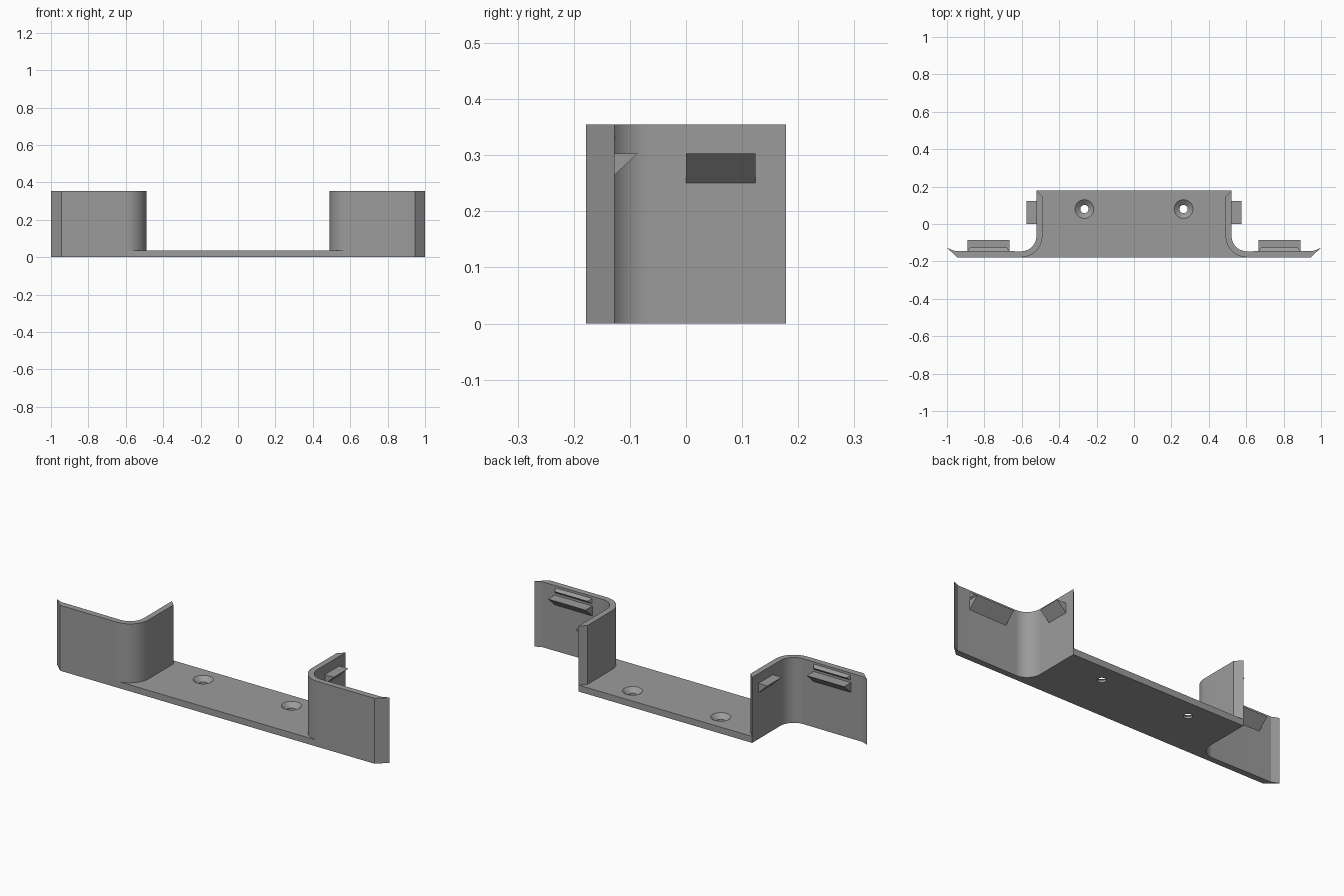
import bpy, bmesh, math
from mathutils import Vector

if "Cube" in bpy.data.objects:
    bpy.data.objects.remove(bpy.data.objects["Cube"])

H = 0.355          # wall height
BASE = 0.035       # base plate thickness
FRONT = -0.178
BACK = 0.178
WING = -0.143      # back face of the wings
IN, OUT = 0.49, 0.522   # wall faces
CX, CY = 0.603, -0.065  # centre of the corner bend

grey = bpy.data.materials.new("grey plastic")
grey.diffuse_color = (0.33, 0.33, 0.33, 1)
grey.use_nodes = True
grey.node_tree.nodes["Principled BSDF"].inputs["Base Color"].default_value = grey.diffuse_color


def finish(name, bm, material=True):
    bmesh.ops.recalc_face_normals(bm, faces=bm.faces)
    mesh = bpy.data.meshes.new(name)
    bm.to_mesh(mesh)
    bm.free()
    ob = bpy.data.objects.new(name, mesh)
    bpy.context.collection.objects.link(ob)
    if material:
        mesh.materials.append(grey)
    return ob


def prism(name, points, along):
    """Solid from a planar outline pushed along a vector."""
    bm = bmesh.new()
    a = [bm.verts.new(p) for p in points]
    b = [bm.verts.new(Vector(p) + Vector(along)) for p in points]
    bm.faces.new(a)
    bm.faces.new(b[::-1])
    n = len(a)
    for i in range(n):
        j = (i + 1) % n
        bm.faces.new((a[i], a[j], b[j], b[i]))
    return finish(name, bm)


def activate(ob):
    bpy.ops.object.select_all(action='DESELECT')
    ob.select_set(True)
    bpy.context.view_layer.objects.active = ob


def mirror(ob):
    ob.modifiers.new("mirror", 'MIRROR').use_mirror_merge = False
    activate(ob)
    bpy.ops.object.modifier_apply(modifier="mirror")


def bend(r, steps=16):
    """Quarter bend from the wall direction to the wing direction."""
    return [(CX - r * math.cos(t), CY - r * math.sin(t))
            for t in (i * math.pi / 2 / steps for i in range(steps + 1))]


def cone(r1, z1, r2, z2, x, y):
    bm = bmesh.new()
    bmesh.ops.create_cone(bm, cap_ends=True, segments=40, radius1=r1,
                          radius2=r2, depth=z2 - z1)
    bmesh.ops.translate(bm, verts=bm.verts, vec=(x, y, (z1 + z2) / 2))
    return finish("hole_cutter", bm, False)


outer_bend = bend(CX - IN)
inner_bend = bend(CX - OUT)

# curved side walls with wings, pointed at both ends
outline = [(IN, BACK - (OUT - IN))] + outer_bend
outline += [(0.945, FRONT), (1.0, -0.127), (0.962, WING)]
outline += [(x, max(y, WING - 0.003)) for x, y in inner_bend[::-1]]
outline += [(OUT, BACK)]
wall = prism("side_walls", [(x, y, 0) for x, y in outline], (0, 0, H))
mirror(wall)
activate(wall)
bpy.ops.object.shade_smooth_by_angle(angle=math.radians(20))

# base plate fitting between the walls
half = [(OUT, BACK), (IN, BACK - (OUT - IN))] + outer_bend
plate = half + [(-x, y) for x, y in half[::-1]]
base = prism("base_plate", [(x, y, 0) for x, y in plate], (0, 0, BASE))

# countersunk screw holes
for x in (-0.265, 0.265):
    for cutter in (cone(0.022, -0.05, 0.022, 0.06, x, 0.08),
                   cone(0.0171, 0.008, 0.0622, 0.045, x, 0.08)):
        cutter.hide_render = True
        mod = base.modifiers.new("hole", 'BOOLEAN')
        mod.operation = 'DIFFERENCE'
        mod.solver = 'EXACT'
        mod.object = cutter
        activate(base)
        bpy.ops.object.modifier_apply(modifier="hole")
        bpy.data.objects.remove(cutter)
activate(base)
bpy.ops.object.shade_smooth_by_angle(angle=math.radians(20))

# wedge clips on the back of the wings
mirror(prism("wing_clips", [(0.665, WING - 0.005, 0.303), (0.665, -0.086, 0.303),
                            (0.665, WING - 0.005, 0.246)], (0.225, 0, 0)))

# small retaining ridges above the wing clips
ridge = prism("wing_ridges", [(0.665, WING - 0.005, 0.345), (0.665, -0.125, 0.332),
                              (0.665, WING - 0.005, 0.312)], (0.225, 0, 0))
for v in ridge.data.vertices:      # taper the ridge ends
    if v.co.y > -0.13:
        v.co.x += 0.014 if v.co.x < 0.75 else -0.014
mirror(ridge)

# wedge clips on the outside of the walls
mirror(prism("wall_clips", [(OUT - 0.005, 0, 0.303), (0.576, 0, 0.303),
                            (OUT - 0.005, 0, 0.246)], (0, 0.124, 0)))
